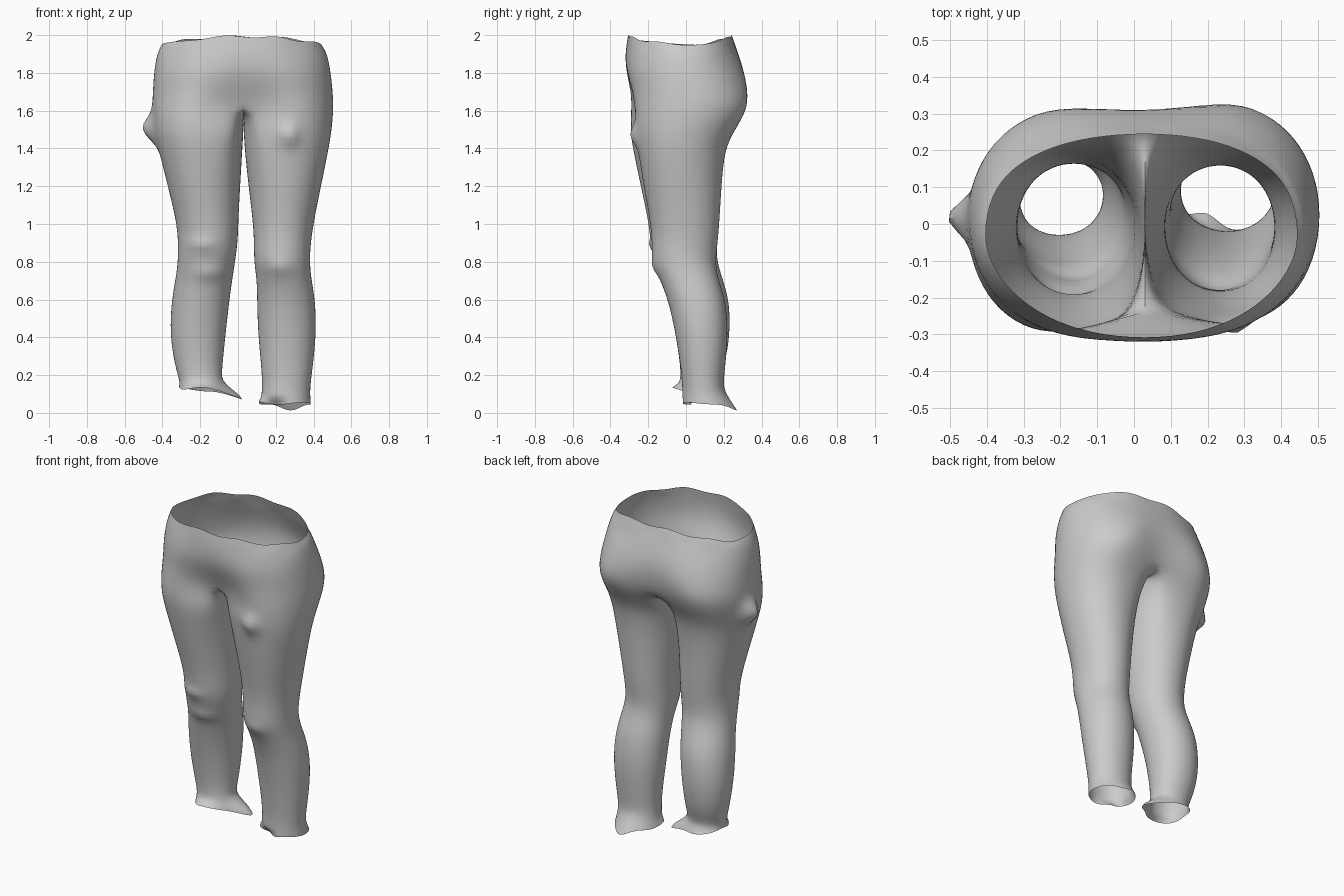
import bpy, bmesh, math
from mathutils import Vector

if "Cube" in bpy.data.objects:
    bpy.data.objects.remove(bpy.data.objects["Cube"])

OUT, INN = 11, 5          # points on the outer arc and on the inner-thigh arc
MID = 0.03                # x of the centre seam


def power(v, e):
    return math.copysign(abs(v) ** e, v)


# Hip rings: z, left x, right x, front y, back y, blend towards two leg lobes,
# front and back squareness (low is squarer)
HIPS = [
    (1.95, -.405, .445, -.310, .245, 0, 1.1, .78),
    (1.90, -.432, .475, -.325, .278, 0, 1.05, .85),
    (1.80, -.447, .493, -.328, .322, .2, .95, .95),
    (1.70, -.452, .503, -.300, .338, .5, .88, 1),
    (1.61, -.455, .507, -.288, .325, .85, .88, 1),
]

# Leg rings: z, outer x, inner x, front y, back y
LEFT = [
    (1.50, -.447, .027, -.298, .250), (1.40, -.422, .022, -.282, .205),
    (1.20, -.372, .012, -.240, .188), (1.02, -.328, .002, -.200, .178),
    (.92, -.318, .0, -.190, .168), (.82, -.317, -.012, -.170, .160),
    (.72, -.328, -.028, -.125, .190), (.60, -.352, -.045, -.095, .230),
    (.42, -.362, -.065, -.055, .235), (.25, -.335, -.083, -.03, .205),
    (.17, -.308, -.086, -.028, .165), (.12, -.312, -.075, -.055, .20),
]
RIGHT = [
    (1.50, .497, .032, -.268, .262), (1.40, .481, .036, -.256, .205),
    (1.20, .440, .055, -.225, .188), (1.02, .403, .078, -.190, .178),
    (.90, .385, .085, -.180, .168), (.80, .380, .084, -.182, .155),
    (.71, .388, .099, -.140, .17), (.60, .409, .101, -.095, .21),
    (.42, .416, .105, -.055, .225), (.22, .393, .126, -.025, .205),
    (.12, .380, .128, -.018, .195), (.05, .386, .118, -.022, .235),
]

bm = bmesh.new()


def lobe(j, side, z, xo, xi, yf, yb):
    """Point j on the cross-section of one leg; flat inside at the top of the thigh."""
    a = math.radians(-112.5 + 22.5 * j)
    c = math.cos(a)
    flat = .96 if c > 0 or z < 1.3 else (.45 if z > 1.45 else .65)
    return ((xo + xi) / 2 + side * abs(xo - xi) / 2 * 1.02 * power(c, flat),
            (yf + yb) / 2 + (yb - yf) / 2 * 1.02 * power(math.sin(a), .96))


def hip_half(ring, side, shared):
    """Half of a hip ring, from front centre round the outside to back centre."""
    z, xl, xr, yf, yb, blend, sharp_f, sharp_b = ring
    xo = xr if side > 0 else xl
    cy, d = (yf + yb) / 2, (yb - yf) / 2
    pts = []
    for j in range(OUT):
        end = j in (0, OUT - 1)
        if shared and end:
            pts.append(shared[j])
            continue
        a = math.pi * (j / (OUT - 1) - .5)
        y = cy + d * 1.01 * power(math.sin(a), sharp_f if a < 0 else sharp_b)
        x = MID + side * abs(xo - MID) * 1.01 * abs(math.cos(a)) ** .92
        lx, ly = lobe(j, side, z, xo, MID, yf, yb)
        if end:
            lx, x, ly = MID, MID, cy + (ly - cy) * .80
        x += (lx - x) * blend
        y += (ly - y) * blend
        zz = z + (.045 * math.sin(a) ** 2 if z == 1.95 else 0)
        if not end:
            y += side * .012 * blend          # weight shifted between the legs
        elif z < 1.65:
            zz += .035 if j == 0 else -.05
        pts.append(bm.verts.new((x, y, zz)))
    return pts


def leg_ring(ring, side):
    z, xo, xi, yf, yb = ring
    return [bm.verts.new((*lobe(j, side, z, xo, xi, yf, yb), z)) for j in range(OUT + INN)]


def bridge(a, b, closed):
    n = len(a)
    for i in range(n if closed else n - 1):
        k = (i + 1) % n
        bm.faces.new((a[i], a[k], b[k], b[i]))


# Hips: two halves sharing the centre seam
right_rings = [hip_half(r, 1, None) for r in HIPS]
left_rings = [hip_half(r, -1, s) for r, s in zip(HIPS, right_rings)]
for rings in (right_rings, left_rings):
    for a, b in zip(rings, rings[1:]):
        bridge(a, b, False)

# Crotch strip joining back centre to front centre
front, back = right_rings[-1][0].co, right_rings[-1][-1].co
crotch = []
for i in range(1, INN + 1):
    p = back.lerp(front, i / (INN + 1))
    p.z -= .03 * math.sin(math.pi * i / (INN + 1))
    crotch.append(bm.verts.new(p))

# Legs: tubes hanging from each half plus the crotch strip
for side, table, rings in ((1, RIGHT, right_rings), (-1, LEFT, left_rings)):
    prev = rings[-1] + crotch
    for r in table:
        cur = leg_ring(r, side)
        bridge(prev, cur, True)
        prev = cur

bmesh.ops.recalc_face_normals(bm, faces=bm.faces)
mesh = bpy.data.meshes.new("trousers")
bm.to_mesh(mesh)
bm.free()
if sum((p.normal.x * (p.center.x - MID) for p in mesh.polygons), 0.0) < 0:
    mesh.flip_normals()
trousers = bpy.data.objects.new("trousers", mesh)
bpy.context.collection.objects.link(trousers)
bpy.context.view_layer.objects.active = trousers
trousers.select_set(True)

sub = trousers.modifiers.new("smooth", 'SUBSURF')
sub.levels = sub.render_levels = 2
bpy.ops.object.modifier_apply(modifier=sub.name)

# Local tugs in the cloth: centre, pull, radii
TUGS = [
    ((-.44, .02, 1.50), (-.065, 0, 0), (.1, .055, .075)),    # side pocket
    ((.27, -.26, 1.47), (0, -.035, 0), (.05, .1, .055)),     # thigh bump
    ((-.2, -.19, .89), (0, -.015, 0), (.08, .1, .03)),       # knee folds
    ((-.15, -.13, .74), (0, -.015, 0), (.09, .1, .035)),
    ((.22, -.17, .77), (0, -.012, 0), (.07, .1, .04)),
    ((-.08, .10, .12), (.10, .01, -.045), (.05, .07, .035)),  # left hem
    ((-.22, -.05, .12), (0, -.02, .01), (.09, .04, .03)),
    ((-.31, .08, .12), (0, 0, .02), (.05, .07, .04)),
    ((.27, .23, .05), (0, .035, -.04), (.07, .06, .04)),     # right hem
    ((.20, -.01, .05), (0, .04, 0), (.05, .04, .025)),
    ((.13, .05, .05), (-.015, 0, .01), (.04, .06, .03)),
]
for v in trousers.data.vertices:
    p = v.co.copy()
    for c, pull, r in TUGS:
        q = sum(((p[i] - c[i]) / r[i]) ** 2 for i in range(3))
        v.co += Vector(pull) * math.exp(-q)
    # Ragged waist and hems
    if p.z > 1.93 or p.z < .13:
        v.co.z += .006 * math.sin(23 * p.x + 11 * p.y)

bpy.ops.object.shade_smooth_by_angle(angle=math.radians(40))
